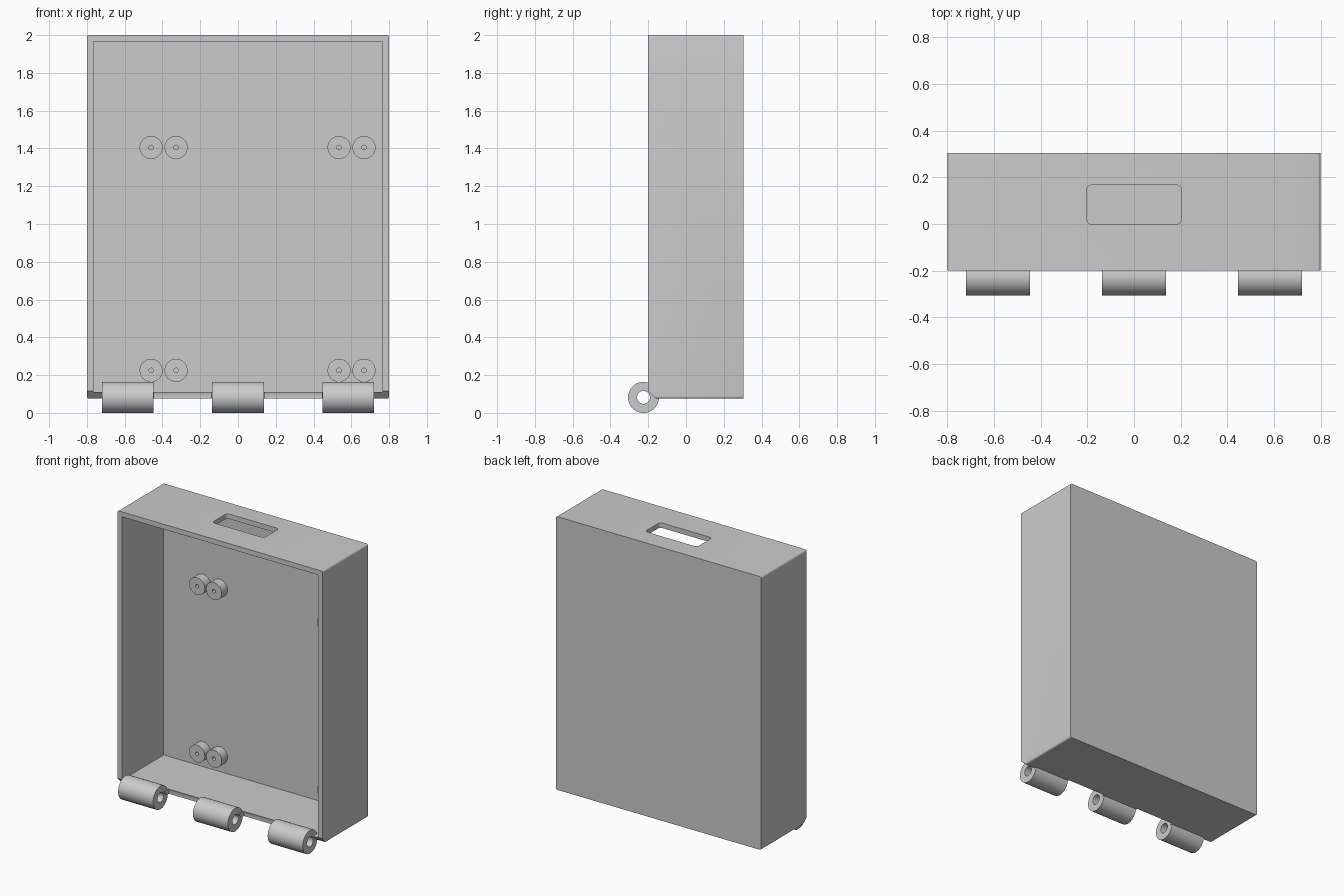
import bpy
import bmesh
from math import pi, radians
from mathutils import Matrix

if "Cube" in bpy.data.objects:
    bpy.data.objects.remove(bpy.data.objects["Cube"])

WALL = 0.035
BACK = 0.265            # inner face of the back panel
AXIS_Y, AXIS_Z = -0.225, 0.082


def finish(name, bm):
    bmesh.ops.recalc_face_normals(bm, faces=bm.faces)
    mesh = bpy.data.meshes.new(name)
    bm.to_mesh(mesh)
    bm.free()
    obj = bpy.data.objects.new(name, mesh)
    bpy.context.collection.objects.link(obj)
    return obj


def block(name, low, high, radius=0, axis=0):
    """Box between two corners, with the edges along one axis rounded."""
    bm = bmesh.new()
    bmesh.ops.create_cube(bm, size=1)
    for v in bm.verts:
        v.co = [high[i] if v.co[i] > 0 else low[i] for i in range(3)]
    if radius:
        edges = [e for e in bm.edges
                 if abs(e.verts[0].co[axis] - e.verts[1].co[axis]) > 1e-4]
        bmesh.ops.bevel(bm, geom=edges, offset=radius, segments=5,
                        profile=0.5, affect='EDGES')
    return finish(name, bm)


def cylinder(name, center, radius, length, axis):
    bm = bmesh.new()
    turn = Matrix.Rotation(pi / 2, 4, 'Y' if axis == 'X' else 'X')
    bmesh.ops.create_cone(bm, cap_ends=True, segments=48, radius1=radius,
                          radius2=radius, depth=length,
                          matrix=Matrix.Translation(center) @ turn)
    return finish(name, bm)


def cut(target, cutter):
    mod = target.modifiers.new(cutter.name, 'BOOLEAN')
    mod.operation = 'DIFFERENCE'
    mod.solver = 'EXACT'
    mod.object = cutter
    cutter.hide_render = True
    cutter.hide_set(True)


def smooth(obj):
    bpy.ops.object.select_all(action='DESELECT')
    obj.select_set(True)
    bpy.context.view_layer.objects.active = obj
    for mod in list(obj.modifiers):
        bpy.ops.object.modifier_apply(modifier=mod.name)
    bpy.ops.object.shade_smooth_by_angle(angle=radians(30))


# Case shell, open at the front
case = block("case_shell", (-0.8, -0.2, 0.075), (0.8, 0.305, 2), 0.013, 1)
cutters = [
    block("cavity_cutter", (WALL - 0.8, -0.4, 0.075 + WALL),
          (0.8 - WALL, BACK, 2 - WALL)),
    block("handle_cutter", (-0.203, 0, 1.9), (0.203, 0.167, 2.1), 0.022, 2),
]

# Chamfer under the front lip
bm = bmesh.new()
profile = [(-0.25, 0.165), (-0.1, 0.015), (-0.25, 0.015)]
face = bm.faces.new([bm.verts.new((-1, y, z)) for y, z in profile])
swept = bmesh.ops.extrude_face_region(bm, geom=[face])
for v in swept["geom"]:
    if isinstance(v, bmesh.types.BMVert):
        v.co.x = 1
cutters.append(finish("chamfer_cutter", bm))

# Clearance scoops between the hinge knuckles
for side, x in (("right", -0.292), ("left", 0.292)):
    cutters.append(cylinder(side + "_scoop_cutter", (x, AXIS_Y, AXIS_Z),
                            0.09, 0.303, 'X'))
for cutter in cutters:
    cut(case, cutter)
smooth(case)

# Hinge knuckles with a pin hole
for side, x in (("right", -0.583), ("middle", 0), ("left", 0.583)):
    knuckle = cylinder(side + "_hinge_knuckle", (x, AXIS_Y, AXIS_Z),
                       0.082, 0.273, 'X')
    pin = cylinder(side + "_pin_cutter", (x, AXIS_Y, AXIS_Z), 0.034, 0.4, 'X')
    cutters.append(pin)
    cut(knuckle, pin)
    smooth(knuckle)

# Mounting bosses with pilot holes on the back panel
for level, z in (("lower", 0.225), ("upper", 1.405)):
    for place, x in (("right_outer", -0.46), ("right_inner", -0.328),
                     ("left_inner", 0.535), ("left_outer", 0.667)):
        name = level + "_" + place
        boss = cylinder(name + "_boss", (x, 0.235, z), 0.061, 0.07, 'Y')
        pilot = cylinder(name + "_pilot_cutter", (x, 0.2, z), 0.012, 0.11, 'Y')
        cutters.append(pilot)
        cut(boss, pilot)
        smooth(boss)

for cutter in cutters:
    bpy.data.objects.remove(cutter)
